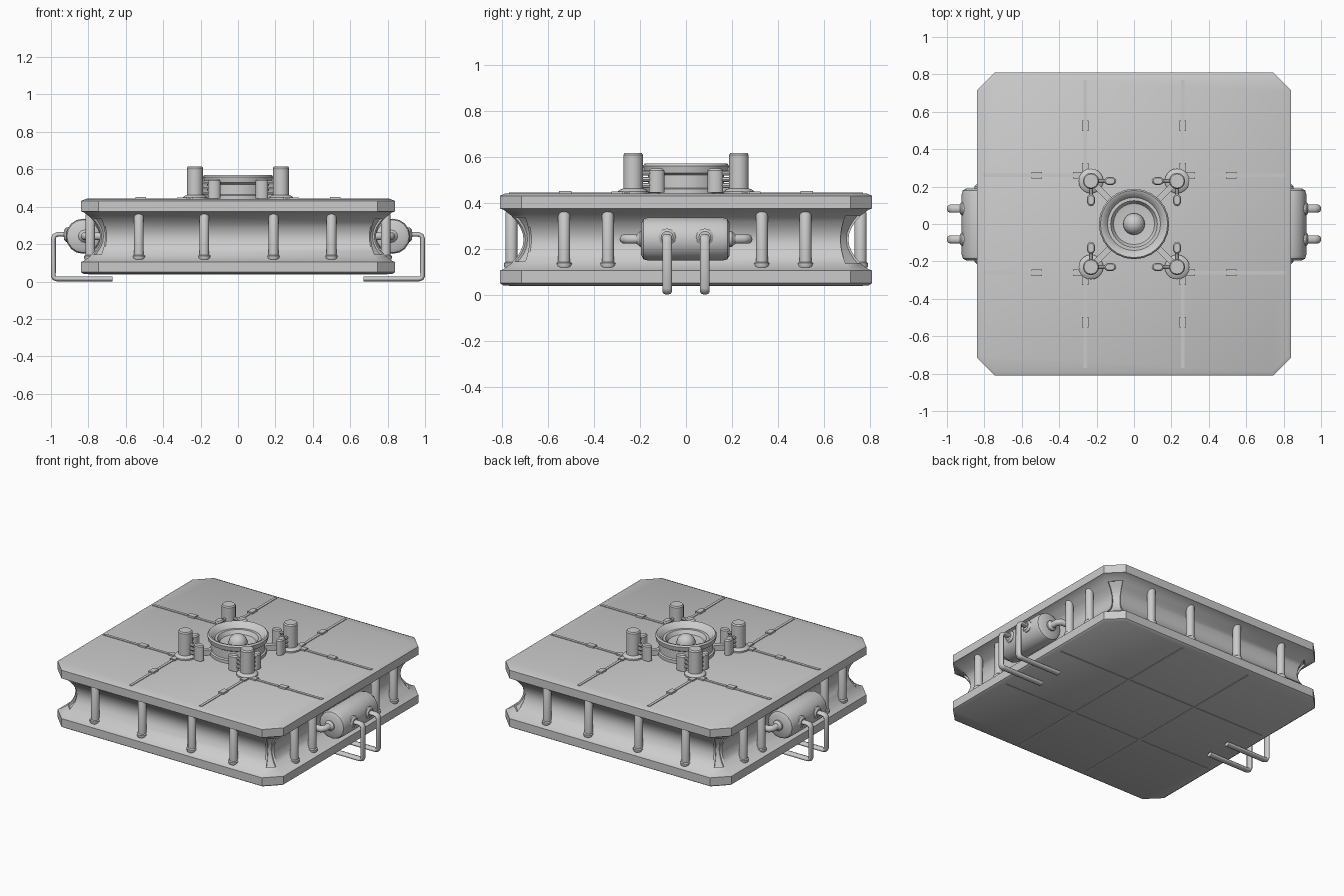
import bpy, bmesh, math
from mathutils import Matrix, Vector

if "Cube" in bpy.data.objects:
    bpy.data.objects.remove(bpy.data.objects["Cube"])

HX, HY, CH = 0.84, 0.81, 0.095


def finish(name, bm, smooth=True):
    bmesh.ops.recalc_face_normals(bm, faces=bm.faces)
    me = bpy.data.meshes.new(name)
    bm.to_mesh(me)
    bm.free()
    ob = bpy.data.objects.new(name, me)
    bpy.context.collection.objects.link(ob)
    if smooth:
        bpy.ops.object.select_all(action='DESELECT')
        ob.select_set(True)
        bpy.context.view_layer.objects.active = ob
        bpy.ops.object.shade_smooth_by_angle(angle=math.radians(35))
    return ob


def loft(bm, rings):
    """Bridge matching vertex rings; returns side faces grouped by ring."""
    vs = [[bm.verts.new(p) for p in r] for r in rings]
    n = len(vs[0])
    sides = [[bm.faces.new((a[i], a[(i + 1) % n], b[(i + 1) % n], b[i])) for i in range(n)]
             for a, b in zip(vs, vs[1:])]
    bm.faces.new(vs[0][::-1])
    bm.faces.new(vs[-1])
    return sides


def lathe(name, profile, loc=(0, 0, 0), direction=(0, 0, 1), segs=16):
    """Solid of revolution from (radius, height) pairs along a direction."""
    m = Matrix.Translation(loc) @ Vector(direction).to_track_quat('Z', 'Y').to_matrix().to_4x4()
    bm = bmesh.new()
    loft(bm, [[m @ Vector((r * math.cos(2 * math.pi * i / segs),
                           r * math.sin(2 * math.pi * i / segs), h)) for i in range(segs)]
              for r, h in profile])
    return finish(name, bm)


def rod(name, a, b, r, segs=12):
    d = Vector(b) - Vector(a)
    return lathe(name, [(r, 0), (r, d.length)], a, d, segs)


def box(name, loc, size, angle=0):
    bm = bmesh.new()
    bmesh.ops.create_cube(bm, size=1, matrix=Matrix.Translation(loc)
                          @ Matrix.Rotation(angle, 4, 'Z') @ Matrix.Diagonal((*size, 1)))
    return finish(name, bm, False)


def bent_pipe(name, pts, r, y, y_scale=1.0):
    cu = bpy.data.curves.new(name, 'CURVE')
    cu.dimensions = '3D'
    cu.bevel_depth, cu.bevel_resolution, cu.use_fill_caps = r, 3, True
    sp = cu.splines.new('POLY')
    sp.points.add(len(pts) - 1)
    for p, c in zip(sp.points, pts):
        p.co = (*c, 1)
    ob = bpy.data.objects.new(name, cu)
    ob.location.y, ob.scale.y = y, y_scale
    bpy.context.collection.objects.link(ob)


def octagon(d, z):
    x, y, c = HX - d, HY - d, CH - 0.586 * d
    return [(x, -y + c, z), (x, y - c, z), (x - c, y, z), (-x + c, y, z),
            (-x, y - c, z), (-x, -y + c, z), (-x + c, -y, z), (x - c, -y, z)]


# platform body: two slabs joined by a concave waist
waist = [(0.015 + 0.088 * math.sin(math.pi * t / 10) ** 0.8, 0.11 + 0.026 * t) for t in range(11)]
section = [(0.015, 0.04), (0, 0.05), (0, 0.105)] + waist + [(0, 0.375), (0, 0.43), (0.022, 0.44)]
bm = bmesh.new()
sides = loft(bm, [octagon(d, z) for d, z in section])
# recessed panels in the four corners of the waist
for k in (1, 3, 5, 7):
    strip = [sides[j][k] for j in range(4, 12)]
    bmesh.ops.inset_region(bm, faces=strip, thickness=0.012, depth=0, use_even_offset=True)
    bmesh.ops.inset_region(bm, faces=strip, thickness=0.003, depth=-0.01, use_even_offset=True)
finish("platform_body", bm)

# upright ribs around the waist
rib = [(0.03, 0.118), (0.033, 0.125), (0.033, 0.137), (0.026, 0.142), (0.026, 0.355), (0.02, 0.367)]
for s in (-1, 1):
    for x in (-0.53, -0.18, 0.19, 0.50):
        lathe("front_back_rib", rib, (x, s * 0.76, 0), segs=12)
    for y in (-0.53, -0.34, 0.33, 0.52):
        lathe("side_rib", rib, (s * 0.79, y, 0), segs=12)

# seam strips and clips on the deck, thin seams underneath
for s in (-1, 1):
    for t in (-1, 1):
        box("deck_seam_y", (s * 0.26, t * 0.51, 0.441), (0.018, 0.52, 0.006))
        box("deck_seam_x", (t * 0.53, s * 0.26, 0.441), (0.56, 0.018, 0.006))
        box("deck_clip_y", (s * 0.26, t * 0.525, 0.445), (0.034, 0.055, 0.014))
        box("deck_clip_x", (t * 0.52, s * 0.26, 0.445), (0.055, 0.034, 0.014))
    box("under_seam_y", (s * 0.26, 0, 0.04), (0.012, 1.54, 0.004))
    box("under_seam_x", (0, s * 0.26, 0.04), (1.60, 0.012, 0.004))

# central emitter: stepped dish with a ball in it
lathe("emitter_dish", [(0.175, 0.44), (0.175, 0.46), (0.165, 0.465), (0.165, 0.52), (0.182, 0.53),
                       (0.188, 0.56), (0.18, 0.57), (0.165, 0.565), (0.142, 0.535), (0.125, 0.535),
                       (0.11, 0.51), (0.08, 0.505)], segs=24)
bm = bmesh.new()
bmesh.ops.create_uvsphere(bm, u_segments=20, v_segments=12, radius=0.058,
                          matrix=Matrix.Translation((0, 0, 0.505)))
finish("emitter_ball", bm)

# four corner posts with feet, struts and paired canisters
for sx in (-1, 1):
    for sy in (-1, 1):
        px, py = sx * 0.23, sy * 0.23
        lathe("post", [(0.066, 0.44), (0.066, 0.45), (0.056, 0.458), (0.043, 0.462),
                       (0.043, 0.608), (0.037, 0.616)], (px, py, 0), segs=20)
        box("post_strut", (sx * 0.165, sy * 0.165, 0.46), (0.17, 0.032, 0.035),
            math.radians(45 * sx * sy))
        box("foot_tab_x", (sx * 0.295, sy * 0.26, 0.444), (0.06, 0.034, 0.012))
        box("foot_tab_y", (sx * 0.26, sy * 0.295, 0.444), (0.034, 0.06, 0.012))
        for cx, cy in ((sx * 0.128, py), (px, sy * 0.128)):
            can = lathe("canister", [(0.024, 0.445), (0.024, 0.54), (0.018, 0.548)], segs=12)
            along_x = abs(cx) < abs(cy)
            can.scale = (1.4, 0.95, 1) if along_x else (0.95, 1.4, 1)
            can.location = (cx, cy, 0)
            for z in (0.475, 0.502, 0.529):
                rod("canister_link", (px, py, z), (cx, cy, z), 0.011, 8)

# side tanks with end tubes and hooked legs
for s in (-1, 1):
    lathe("side_tank", [(0.07, -0.195), (0.088, -0.185), (0.094, -0.165), (0.094, 0.16),
                        (0.088, 0.18), (0.07, 0.19)], (s * 0.827, 0, 0.242), (0, 1, 0), 16)
    for t in (-1, 1):
        lathe("tank_nozzle", [(0.034, 0.18), (0.034, 0.2), (0.02, 0.215)],
              (s * 0.82, 0, 0.242), (0, t, 0), 12)
        bent_pipe("tank_end_tube", [(s * 0.82, t * 0.18, 0.242), (s * 0.82, t * 0.25, 0.242),
                                    (s * 0.805, t * 0.268, 0.242), (s * 0.72, t * 0.268, 0.242)],
                  0.021, 0)
        y = t * 0.082
        lathe("leg_collar", [(0.038, 0), (0.038, 0.025), (0.026, 0.035)],
              (s * 0.895, y, 0.25), (s, 0, 0), 12)
        bent_pipe("hooked_leg", [(s * x, 0, z) for x, z in (
            (0.88, 0.252), (0.965, 0.252), (0.981, 0.245), (0.987, 0.228), (0.987, 0.03),
            (0.982, 0.018), (0.968, 0.0135), (0.67, 0.0135))], 0.0135, y, 1.55)
